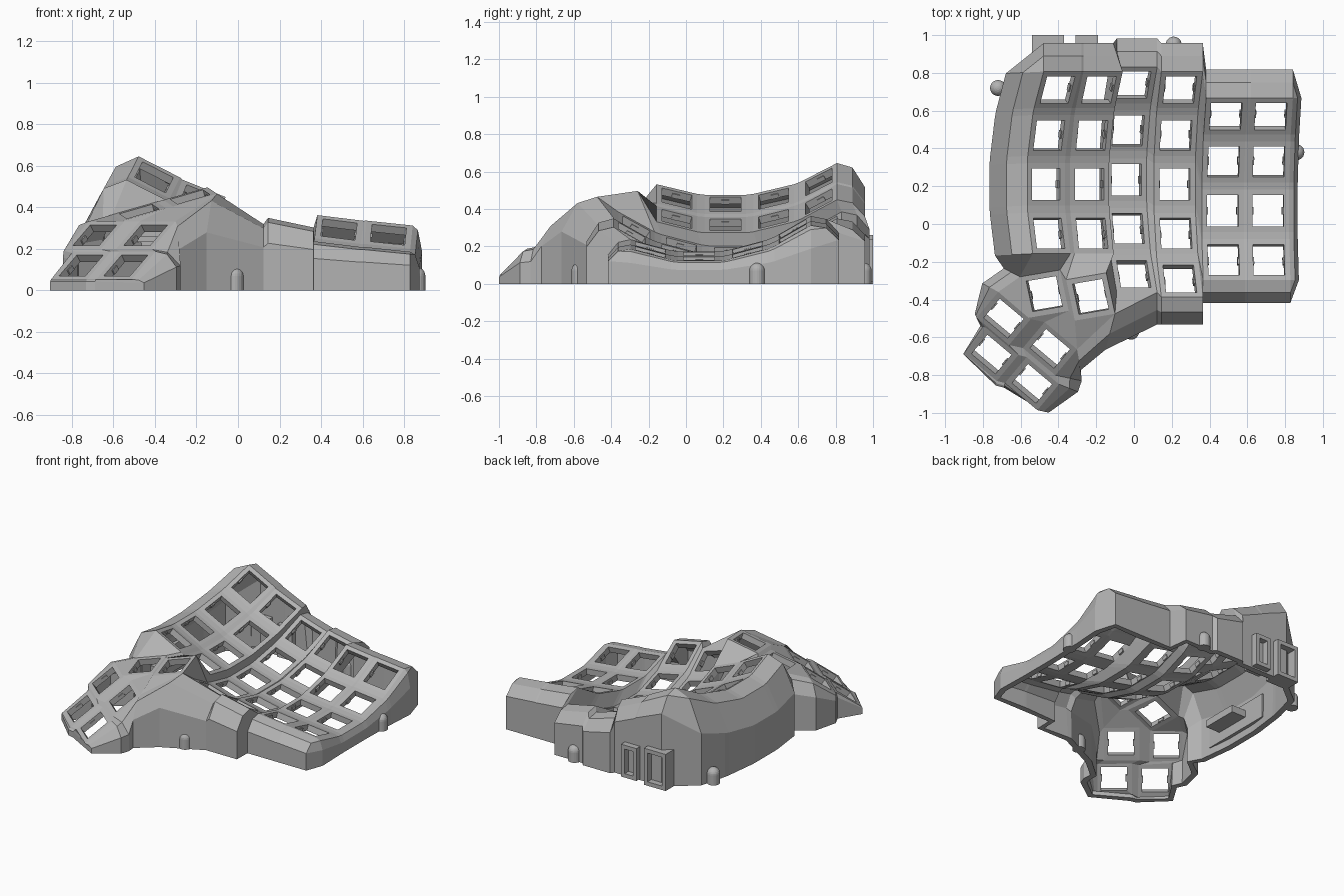
import bpy
import bmesh
from math import radians, sin, cos
from mathutils import Matrix, Vector

if "Cube" in bpy.data.objects:
    bpy.data.objects.remove(bpy.data.objects["Cube"])

grey = bpy.data.materials.new("matte grey")
grey.use_nodes = True
grey.diffuse_color = (0.45, 0.45, 0.45, 1)
grey.node_tree.nodes["Principled BSDF"].inputs["Base Color"].default_value = grey.diffuse_color

PLATE, HOLE, RADIUS, THICK = 0.112, 0.083, 1.0, 0.042
CORNERS = {"tl": (-1, 1), "tr": (1, 1), "br": (1, -1), "bl": (-1, -1)}


def finish(bm, name):
    mesh = bpy.data.meshes.new(name)
    bm.to_mesh(mesh)
    bm.free()
    mesh.materials.append(grey)
    obj = bpy.data.objects.new(name, mesh)
    bpy.context.scene.collection.objects.link(obj)
    return obj


def add_box(bm, low, high, frame=Matrix()):
    low, high = Vector(low), Vector(high)
    size = Matrix.Diagonal((high - low).to_4d())
    size[3][3] = 1
    bmesh.ops.create_cube(bm, size=1, matrix=frame @ Matrix.Translation((low + high) / 2) @ size)


# Key frames: curved finger columns (x, y, z, tilt, rows)
columns = {
    "A": (-0.465, 0.21, 0.425, 27, 4), "B": (-0.235, 0.21, 0.315, 22, 4),
    "C": (-0.04, 0.235, 0.17, 17, 5), "D": (0.215, 0.21, 0.14, 12, 5),
    "E": (0.47, 0.07, 0.16, 7, 4), "F": (0.71, 0.07, 0.135, 6, 4),
}
keys = {}
for col, (x, y, z, tilt, rows) in columns.items():
    base = Matrix.Translation((x, y, z)) @ Matrix.Rotation(radians(tilt), 4, "Y")
    for row in range(rows):
        a = radians(15 * (2 - row))
        arc = Matrix.Translation((0, RADIUS * sin(a), RADIUS * (1 - cos(a))))
        keys[f"{col}{row}"] = base @ arc @ Matrix.Rotation(a, 4, "X")

# Key frames: thumb cluster (position, yaw, pitch, roll)
thumbs = [
    ((-0.475, -0.37, 0.38), 12, 8, -16), ((-0.23, -0.385, 0.45), 12, 8, -16),
    ((-0.69, -0.5, 0.265), -40, 37, 0), ((-0.445, -0.66, 0.265), -40, 37, 0),
    ((-0.755, -0.69, 0.12), -40, 37, 0), ((-0.54, -0.845, 0.12), -40, 37, 0),
]
for i, (pos, yaw, pitch, roll) in enumerate(thumbs, 1):
    keys[f"T{i}"] = (Matrix.Translation(pos) @ Matrix.Rotation(radians(yaw), 4, "Z")
                     @ Matrix.Rotation(radians(pitch), 4, "X")
                     @ Matrix.Rotation(radians(roll), 4, "Y"))

# Switch plates: a square ring for every key
shell = bmesh.new()
corner = {}
for key, frame in keys.items():
    outer = [shell.verts.new(frame @ Vector((sx * PLATE, sy * PLATE, 0))) for sx, sy in CORNERS.values()]
    inner = [shell.verts.new(frame @ Vector((sx * HOLE, sy * HOLE, 0))) for sx, sy in CORNERS.values()]
    for i, name in enumerate(CORNERS):
        j = (i + 1) % 4
        corner[key + name] = outer[i]
        shell.faces.new((outer[i], inner[i], inner[j], outer[j]))


def patch(names):
    shell.faces.new([corner[n] for n in names.split()])


# Webbing between finger keys
letters = "ABCDEF"
for i, c in enumerate(letters):
    for r in range(columns[c][4] - 1):
        patch(f"{c}{r}bl {c}{r}br {c}{r + 1}tr {c}{r + 1}tl")
    if c == "F":
        continue
    d = letters[i + 1]
    shared = min(columns[c][4], columns[d][4])
    for r in range(shared):
        patch(f"{c}{r}tr {d}{r}tl {d}{r}bl {c}{r}br")
        if r < shared - 1:
            patch(f"{c}{r}br {d}{r}bl {d}{r + 1}tl {c}{r + 1}tr")

# Webbing around the thumb cluster
for names in (
    "D3br E3bl D4br D4tr", "T1tr T2tl T2bl T1br", "A3bl A3br T1tr T1tl",
    "A3br B3bl T2tl T1tr", "B3bl B3br T2tr T2tl", "B3br C3bl C4tl T2tr",
    "C4tl C4bl T2br T2tr", "C4bl C4br T2br", "T1tl T1bl T3tr T3tl",
    "T3tr T4tl T4bl T3br", "T1bl T1br T4tl T3tr", "T1br T2bl T4tr T4tl",
    "T2bl T2br T4tr", "T3bl T3br T5tr T5tl", "T3br T4bl T6tl T5tr",
    "T4bl T4br T6tr T6tl", "T5tr T6tl T6bl T5br",
):
    patch(names)

# Outer walls: runs of rim corners, outward offset, shoulder height ratio
right = " ".join(f"F{r}tr F{r}br" for r in range(4))
left = " ".join(f"A{r}bl A{r}tl" for r in (3, 2, 1, 0))
runs = [
    ("A0tl A0tr B0tl", 0, 0.15, 0.8), ("B0tr", -0.05, 0.15, 0.8),
    ("C0tl C0tr D0tl D0tr E0tl E0tr F0tl F0tr", 0, 0.15, 0.75), (right, 0.045, 0, 0.6),
    ("F3br F3bl E3br E3bl", 0, -0.12, 0.65), ("D4br D4bl", 0, -0.145, 0.65),
    ("C4br", 0, -0.17, 0.65), ("T2br", -0.05, -0.19, 0.6), ("T4tr", 0.02, -0.11, 0.6),
    ("T4br", 0.14, -0.03, 0.6), ("T6tr", 0.1, -0.04, 0.6), ("T6br", 0.06, -0.013, 0.7),
    ("T6bl T5br", -0.005, -0.025, 0.8), ("T5bl", -0.006, -0.002, 0.8),
    ("T5tl", -0.03, 0.01, 0.8), ("T3bl", -0.01, 0.02, 0.8), ("T3tl T1tl", -0.085, 0.045, 0.7),
    (left, -0.2, -0.01, 0.57),
]
rings = []
for names, dx, dy, ratio in runs:
    for n in names.split():
        top = corner[n]
        p = top.co
        drop = p.z * (1 - ratio)
        lip = shell.verts.new((p.x + dx * 0.55, p.y + dy * 0.55, p.z - drop * 0.18))
        shoulder = shell.verts.new((p.x + dx, p.y + dy, p.z - drop))
        foot = shell.verts.new((p.x + dx, p.y + dy, 0))
        rings.append((top, lip, shoulder, foot))
for a, b in zip(rings, rings[1:] + rings[:1]):
    for k in range(3):
        quad = list(dict.fromkeys((a[k], a[k + 1], b[k + 1], b[k])))
        shell.faces.new(quad)
bmesh.ops.recalc_face_normals(shell, faces=shell.faces[:])
shell.faces.ensure_lookup_table()
if shell.faces[0].normal.z < 0:
    bmesh.ops.reverse_faces(shell, faces=shell.faces[:])
case = finish(shell, "keyboard_case")
solid = case.modifiers.new("thickness", "SOLIDIFY")
solid.thickness = THICK
solid.offset = -1

# Small clip nubs inside every switch hole
nubs = bmesh.new()
for frame in keys.values():
    for side in (-1, 1):
        x = side * HOLE
        add_box(nubs, (x - 0.007, -0.02, -0.04), (x + 0.007, 0.02, -0.015), frame)
finish(nubs, "switch_clips")

# Domed screw posts on the outer walls
for i, (x, y) in enumerate(((-0.015, -0.57), (0.86, 0.38), (0.21, 0.95), (-0.72, 0.72)), 1):
    post = bmesh.new()
    bmesh.ops.create_cone(post, cap_ends=True, segments=24, radius1=0.042, radius2=0.042,
                          depth=0.07, matrix=Matrix.Translation((x, y, 0.035)))
    bmesh.ops.create_uvsphere(post, u_segments=24, v_segments=12, radius=0.042,
                              matrix=Matrix.Translation((x, y, 0.07)))
    finish(post, f"screw_post_{i}")

# Rectangular port frames through the back wall
for name, x0, x1, z0, z1 in (("wide_port", -0.54, -0.37, 0, 0.26), ("narrow_port", -0.31, -0.19, 0.01, 0.24)):
    port = bmesh.new()
    t, y0, y1 = 0.028, 0.88, 1.0
    add_box(port, (x0, y0, z0), (x0 + t, y1, z1))
    add_box(port, (x1 - t, y0, z0), (x1, y1, z1))
    add_box(port, (x0 + t, y0, z0), (x1 - t, y1, z0 + t))
    add_box(port, (x0 + t, y0, z1 - t), (x1 - t, y1, z1))
    finish(port, name)

# Circuit board holder on the inside of the tall wall
holder = bmesh.new()
add_box(holder, (-0.74, -0.08, 0.05), (-0.7, 0.45, 0.22))
add_box(holder, (-0.7, 0.02, 0.12), (-0.59, 0.28, 0.17))
finish(holder, "board_holder")
